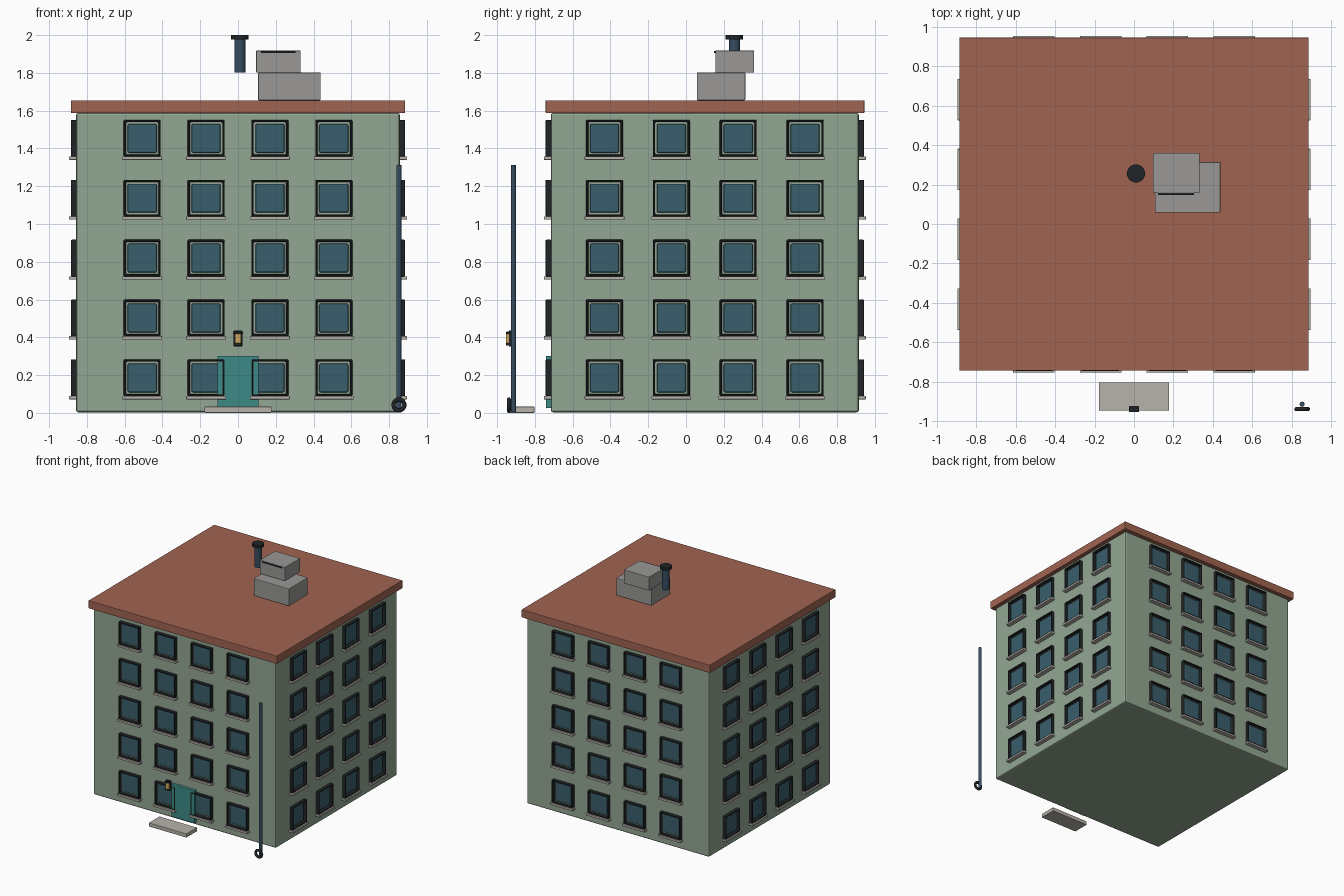
import bpy, bmesh, math
from mathutils import Vector, Matrix

if "Cube" in bpy.data.objects:
    bpy.data.objects.remove(bpy.data.objects["Cube"])


def mat(name, r, g, b):
    m = bpy.data.materials.new(name)
    m.diffuse_color = [(c / 255) ** 2.2 for c in (r, g, b)] + [1]
    m.use_nodes = True
    m.node_tree.nodes["Principled BSDF"].inputs["Base Color"].default_value = m.diffuse_color
    return m


WALL = mat("sage_wall", 146, 166, 146)
ROOF = mat("red_roof", 160, 100, 82)
DARK = mat("dark_trim", 38, 41, 43)
GLASS = mat("blue_glass", 60, 95, 108)
STONE = mat("pale_stone", 182, 177, 169)
TEAL = mat("teal_door", 62, 137, 132)
STEEL = mat("blue_steel", 58, 78, 98)
GLOW = mat("lamp_glow", 208, 165, 95)
GREY = mat("grey_metal", 152, 151, 149)


def finish(bm, name, material, bevel=0, segments=2):
    me = bpy.data.meshes.new(name)
    bm.to_mesh(me)
    bm.free()
    ob = bpy.data.objects.new(name, me)
    bpy.context.collection.objects.link(ob)
    me.materials.append(material)
    if bevel:
        mod = ob.modifiers.new("bevel", 'BEVEL')
        mod.width, mod.segments = bevel, segments
    return ob


def cube(lo, hi):
    lo, hi = Vector(lo), Vector(hi)
    bm = bmesh.new()
    bmesh.ops.create_cube(bm, size=1, matrix=Matrix.Translation((lo + hi) / 2)
                          @ Matrix.Diagonal((*(hi - lo), 1)))
    return bm


def box(name, lo, hi, material, bevel=0):
    return finish(cube(lo, hi), name, material, bevel)


def cylinder(name, x, y, z0, z1, r, material, sides=24):
    bm = bmesh.new()
    bmesh.ops.create_cone(bm, cap_ends=True, segments=sides, radius1=r, radius2=r, depth=z1 - z0,
                          matrix=Matrix.Translation((x, y, (z0 + z1) / 2)))
    for f in bm.faces:
        f.smooth = len(f.verts) == 4
    return finish(bm, name, material)


# Main block and roof slab
X, Y0, Y1 = 0.857, -0.716, 0.915
YC = (Y0 + Y1) / 2
box("walls", (-X, Y0, 0.003), (X, Y1, 1.588), WALL, 0.012)
box("roof_slab", (-0.885, -0.743, 1.588), (0.885, 0.944, 1.655), ROOF, 0.003)


# Window facades: outward is local -y, each part is arrayed 4 x 5
def frame_bm():
    bm = cube((-0.098, -0.028, 0.088), (0.098, 0.004, 0.283))
    front = min(bm.faces, key=lambda f: f.calc_center_median().y)
    bmesh.ops.inset_region(bm, faces=[front], thickness=0.017)
    ext = bmesh.ops.extrude_face_region(bm, geom=[front])
    verts = [v for v in ext['geom'] if isinstance(v, bmesh.types.BMVert)]
    bmesh.ops.translate(bm, verts=verts, vec=(0, 0.03, 0))
    bmesh.ops.delete(bm, geom=[f for f in bm.faces if f is front], context='FACES')
    bmesh.ops.delete(bm, geom=[f for f in bm.faces if abs(f.normal.y) > 0.9
                               and 0 < f.calc_center_median().y < 0.003], context='FACES')
    return bm


def facade(label, centre, angle, step):
    parts = (
        ("window_frames", frame_bm(), DARK, 0.006),
        ("window_panes", cube((-0.077, -0.012, 0.109), (0.077, 0.004, 0.262)), GLASS, 0.008),
        ("window_sills", cube((-0.105, -0.037, 0.072), (0.105, 0.004, 0.089)), STONE, 0.002),
    )
    for name, bm, material, bevel in parts:
        bmesh.ops.translate(bm, verts=bm.verts, vec=(-1.5 * step, 0, 0))
        ob = finish(bm, f"{label}_{name}", material, bevel)
        ob.location = centre
        ob.rotation_euler.z = angle
        for count, offset in ((4, (step, 0, 0)), (5, (0, 0, 0.317))):
            arr = ob.modifiers.new("array", 'ARRAY')
            arr.count = count
            arr.use_relative_offset = False
            arr.use_constant_offset = True
            arr.constant_offset_displace = offset


facade("front", (0, Y0, 0), 0, 0.338)
facade("right", (X, YC, 0), math.pi / 2, 0.354)
facade("back", (0, Y1, 0), math.pi, 0.338)
facade("left", (-X, YC, 0), -math.pi / 2, 0.354)

# Entrance: door, detached step, lantern
box("door", (-0.109, -0.742, 0.025), (0.109, Y0 + 0.005, 0.302), TEAL, 0.004)
box("door_step", (-0.177, -0.945, 0), (0.177, -0.803, 0.033), STONE, 0.003)
box("lantern_back", (-0.023, -0.938, 0.352), (0.023, -0.922, 0.436), DARK, 0.003)
box("lantern_glass", (-0.017, -0.953, 0.368), (0.017, -0.93, 0.418), GLOW, 0.003)
box("lantern_cap", (-0.026, -0.953, 0.418), (0.026, -0.924, 0.43), DARK, 0.003)
box("lantern_base", (-0.022, -0.953, 0.356), (0.022, -0.926, 0.368), DARK, 0.003)

# Drainpipe with a ring at the foot
cylinder("drainpipe", 0.852, -0.913, 0.005, 1.312, 0.013, STEEL, 16)
bpy.ops.mesh.primitive_torus_add(location=(0.852, -0.938, 0.042), rotation=(math.pi / 2, 0, 0),
                                 major_radius=0.029, minor_radius=0.011,
                                 major_segments=24, minor_segments=10)
ring = bpy.context.object
ring.name = "drainpipe_ring"
ring.data.materials.append(DARK)
bpy.ops.object.shade_smooth()

# Rooftop units and flue
box("roof_unit_lower", (0.106, 0.057, 1.655), (0.438, 0.314, 1.802), GREY, 0.005)
box("roof_unit_upper", (0.096, 0.156, 1.802), (0.332, 0.36, 1.918), GREY, 0.003)
box("roof_unit_vent", (0.122, 0.148, 1.905), (0.305, 0.158, 1.915), DARK)
cylinder("flue", 0.01, 0.256, 1.803, 1.985, 0.029, STEEL)
cylinder("flue_cap", 0.01, 0.256, 1.977, 2.0, 0.046, DARK)
